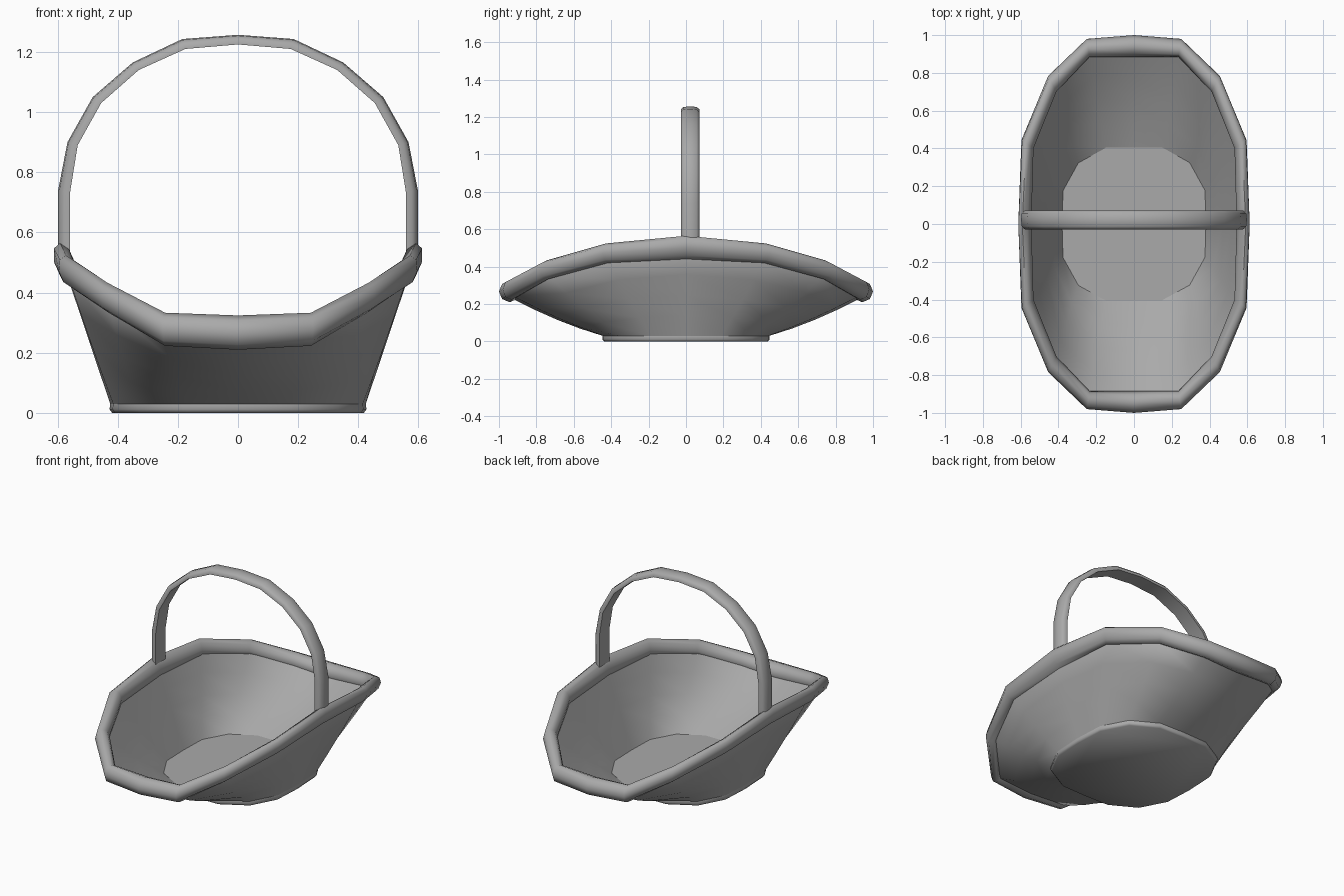
import bpy, bmesh, math

cube = bpy.data.objects.get("Cube")
if cube:
    bpy.data.objects.remove(cube)

grey = bpy.data.materials.new("basket_grey")
grey.use_nodes = True
grey.diffuse_color = (0.4, 0.4, 0.4, 1)
grey.node_tree.nodes["Principled BSDF"].inputs["Base Color"].default_value = (0.4, 0.4, 0.4, 1)


def lerp(a, b, t):
    return a + (b - a) * t


def full_ring(quarter):
    """Mirror five quarter points into a 16-point closed ring."""
    back = quarter[::-1]
    ring = list(quarter)
    ring += [(x, -y, z) for x, y, z in back[1:]]
    ring += [(-x, -y, z) for x, y, z in quarter[1:]]
    ring += [(-x, y, z) for x, y, z in back[1:-1]]
    return ring


def loft(name, rings, loop=False, caps=(), angle=60):
    """Skin closed rings of equal length; optionally cap or join the ends."""
    bm = bmesh.new()
    rows = [[bm.verts.new(p) for p in ring] for ring in rings]
    pairs = list(zip(rows, rows[1:])) + ([(rows[-1], rows[0])] if loop else [])
    for a, b in pairs:
        for i in range(len(a)):
            j = (i + 1) % len(a)
            bm.faces.new((a[i], a[j], b[j], b[i]))
    for c in caps:
        bm.faces.new(rows[c])
    bmesh.ops.recalc_face_normals(bm, faces=bm.faces)
    mesh = bpy.data.meshes.new(name)
    bm.to_mesh(mesh)
    bm.free()
    mesh.materials.append(grey)
    obj = bpy.data.objects.new(name, mesh)
    bpy.context.collection.objects.link(obj)
    bpy.ops.object.select_all(action="DESELECT")
    obj.select_set(True)
    bpy.context.view_layer.objects.active = obj
    bpy.ops.object.shade_smooth_by_angle(angle=math.radians(angle))
    return obj


# Quarter outlines, from the far end round to the side
base = [(0, 0.445), (0.17, 0.44), (0.33, 0.35), (0.415, 0.19), (0.425, 0)]
floor = [(0, 0.4), (0.15, 0.4), (0.295, 0.32), (0.375, 0.175), (0.38, 0)]
rim_out = [(0, 1.0), (0.25, 0.98), (0.455, 0.785), (0.598, 0.445), (0.616, 0)]
rim_in = [(0, 0.885), (0.235, 0.885), (0.41, 0.7), (0.53, 0.4), (0.54, 0)]
rim_z = [0.267, 0.278, 0.383, 0.472, 0.503]
rim_half = [0.057, 0.055, 0.05, 0.052, 0.062]
rim_lean = [0, 0, 0.05, 0.12, 0.18]


def wall_rings(bottom, across, drop):
    """Flaring wall that sags toward the two long ends."""
    rings = []
    for step in range(5):
        t = step / 4
        quarter = []
        for i, (x, y) in enumerate(bottom):
            tx = lerp(rim_in[i][0], rim_out[i][0], across)
            ty = lerp(rim_in[i][1], rim_out[i][1], across)
            sag = 0.3 * t * (1 - t) * (1 - i / 4)
            quarter.append((lerp(x, tx, t), lerp(y, ty, t),
                            lerp(0.03, rim_z[i] - drop, t - sag)))
        rings.append(full_ring(quarter))
    return rings


# Basket wall: outer skin, hidden top under the rim, inner skin
loft("basket_wall", wall_rings(base, 0.42, 0.035) + wall_rings(floor, 0.25, 0)[::-1])

# Foot and inside floor
loft("basket_foot", [full_ring([(x * s, y * s, z) for x, y in base])
                     for s, z in ((0.985, 0), (1.005, 0.012), (1, 0.031))], caps=(0,))
loft("basket_floor", [full_ring([(x * s, y * s, z) for x, y in floor])
                      for s, z in ((1.01, 0.02), (1.01, 0.032))], caps=(0, 1))

# Rolled rim
rim = []
for k in range(8):
    c, s = math.cos(k * math.pi / 4), math.sin(k * math.pi / 4)
    quarter = []
    for i in range(5):
        u = 0.5 + 0.5 * c * (1 - rim_lean[i] / 2) + rim_lean[i] * s
        quarter.append((lerp(rim_in[i][0], rim_out[i][0], u),
                        lerp(rim_in[i][1], rim_out[i][1], u),
                        rim_z[i] + rim_half[i] * s))
    rim.append(full_ring(quarter))
loft("rim", rim, loop=True)

# Arched handle: flat inside, rounded outside
arch_out = [(0.598, 0.48), (0.598, 0.74), (0.567, 0.9), (0.483, 1.05),
            (0.35, 1.165), (0.185, 1.243), (0, 1.257)]
arch_in = [(0.558, 0.48), (0.558, 0.735), (0.533, 0.89), (0.455, 1.03),
           (0.33, 1.14), (0.175, 1.21), (0, 1.225)]
section = [(-0.05, 0), (-0.05, 0.5), (-0.035, 0.9), (0, 1),
           (0.035, 0.9), (0.05, 0.5), (0.05, 0)]
half = [[(lerp(a[0], b[0], u), 0.022 + w, lerp(a[1], b[1], u)) for w, u in section]
        for a, b in zip(arch_in, arch_out)]
other = [[(-x, y, z) for x, y, z in ring] for ring in half[-2::-1]]
loft("handle", half + other, caps=(0, -1))
